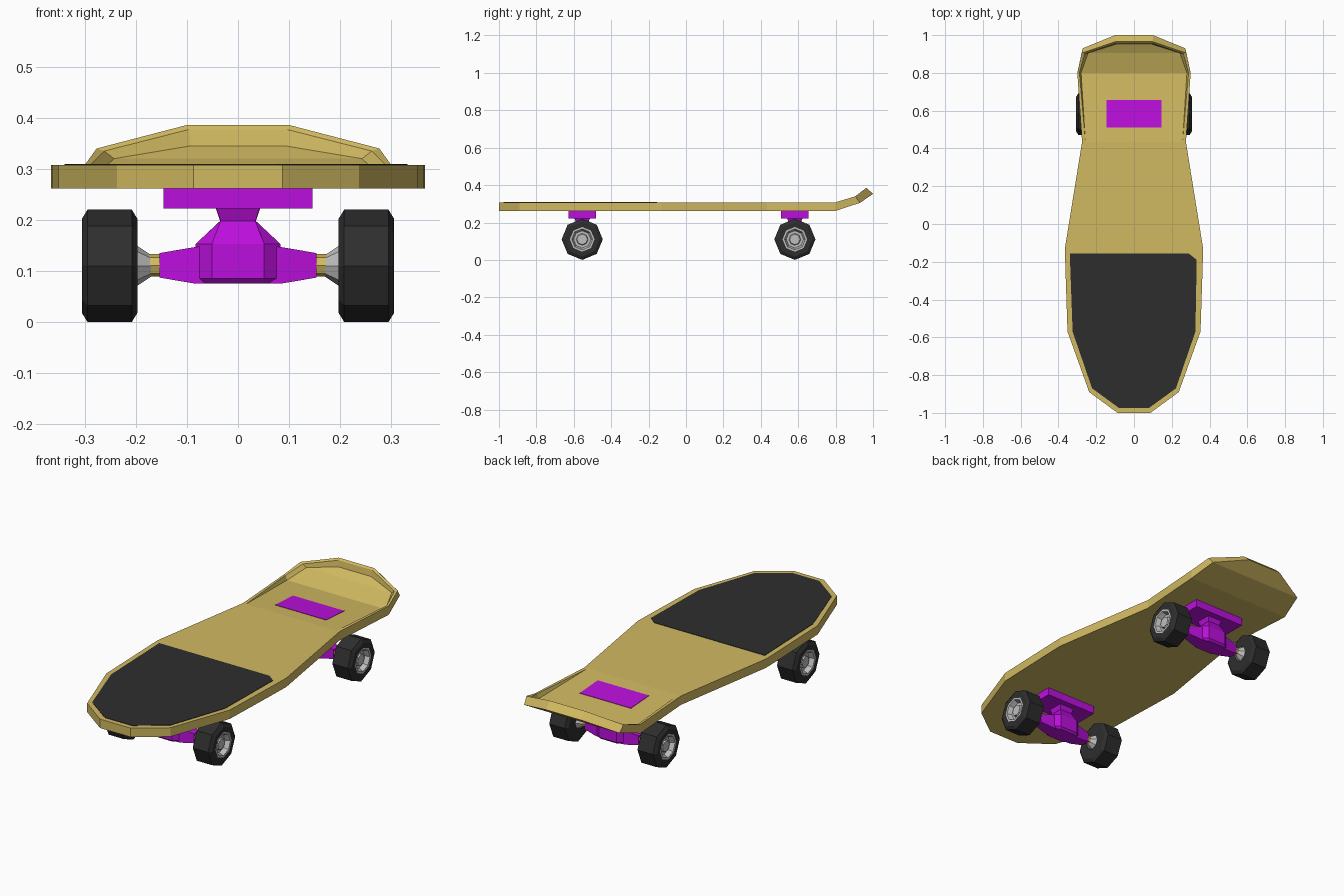
import bpy, bmesh, math

if "Cube" in bpy.data.objects:
    bpy.data.objects.remove(bpy.data.objects["Cube"])


def mat(name, rgb):
    m = bpy.data.materials.new(name)
    m.diffuse_color = (*rgb, 1)
    m.use_nodes = True
    m.node_tree.nodes["Principled BSDF"].inputs["Base Color"].default_value = m.diffuse_color
    return m


WOOD = mat("tan wood", (0.64, 0.49, 0.12))
BLACK = mat("black", (0.027, 0.027, 0.027))
PURPLE = mat("purple", (0.50, 0.005, 0.72))
GREY = mat("light grey", (0.52, 0.52, 0.52))


def finish(bm, name, material):
    bmesh.ops.remove_doubles(bm, verts=bm.verts, dist=1e-5)
    bmesh.ops.recalc_face_normals(bm, faces=bm.faces)
    me = bpy.data.meshes.new(name)
    bm.to_mesh(me)
    bm.free()
    me.materials.append(material)
    ob = bpy.data.objects.new(name, me)
    bpy.context.collection.objects.link(ob)
    return ob


def loft(name, rings, material, caps=(True, True)):
    """Skin a list of equal-length closed rings."""
    bm = bmesh.new()
    vs = [[bm.verts.new(p) for p in r] for r in rings]
    n = len(rings[0])
    for a, b in zip(vs, vs[1:]):
        for i in range(n):
            j = (i + 1) % n
            bm.faces.new((a[i], a[j], b[j], b[i]))
    if caps[0]:
        bm.faces.new(vs[0])
    if caps[1]:
        bm.faces.new(vs[-1])
    else:  # end of the dished tail: close left to right in strips
        e = vs[-1]
        for i in range(3):
            bm.faces.new((e[i], e[i + 1], e[6 - i], e[7 - i]))
    return finish(bm, name, material)


def plate(name, pts, z0, z1, material):
    """Thin sheet; z0 and z1 are functions of y."""
    return loft(name, [[(x, y, z0(y)) for x, y in pts],
                       [(x, y, z1(y)) for x, y in pts]], material)


def lathe_x(name, profile, side, cy, cz, material, n=8):
    """Turn an (x, radius) profile about the x axis."""
    rings = []
    for x, r in profile:
        rings.append([(side * x, cy + r * math.cos(2 * math.pi * k / n),
                       cz + r * math.sin(2 * math.pi * k / n)) for k in range(n)])
    bm = bmesh.new()
    vs = [[bm.verts.new(p) for p in r] for r in rings]
    for a, b in zip(vs, vs[1:]):
        for i in range(n):
            j = (i + 1) % n
            bm.faces.new((a[i], a[j], b[j], b[i]))
    return finish(bm, name, material)


# Deck: stations of bottom edge, top edge, rim inner edge, dish floor edge
BOT, TOP = 0.262, 0.308
stations = []
for y, w in [(-1, .087), (-.89, .237), (-.57, .352), (-.24, .363),
             (-.13, .366), (.434, .275)]:
    i = w - .018
    stations.append([(w, y, BOT), (w, y, TOP), (i, y, TOP), (i, y, TOP)])
stations += [
    [(.300, .80, .262), (.300, .80, .308), (.289, .80, .308), (.280, .80, .285)],
    [(.272, .93, .305), (.277, .905, .340), (.262, .90, .335), (.243, .905, .320)],
    [(.100, 1.0, .353), (.100, .965, .386), (.097, .957, .377), (.093, .952, .345)],
]
rings = [[(-x, y, z) for x, y, z in s] + list(reversed(s)) for s in stations]
loft("deck", rings, WOOD, caps=(True, False))

# Grip sheet on the front half
grip = [(-.34, -.156), (.29, -.156), (.332, -.19), (.325, -.57), (.222, -.87),
        (.078, -.975), (-.078, -.975), (-.222, -.87), (-.325, -.57)]
plate("grip_sheet", grip, lambda y: TOP - .002, lambda y: TOP + .002, BLACK)

# Purple panel lying on the sloping dish floor
floor = lambda y: TOP - .023 * (y - .434) / .366
panel = [(-.146, .51), (.146, .51), (.146, .657), (-.146, .657)]
plate("tail_panel", panel, lambda y: floor(y) - .002,
      lambda y: floor(y) + .002, PURPLE)


def octo(cy, z, fx, fy, sx, sy):
    """Eight-sided ring with front corners (fx, fy) and side corners (sx, sy)."""
    q = [(fx, -fy), (sx, -sy), (sx, sy), (fx, fy),
         (-fx, fy), (-sx, sy), (-sx, -sy), (-fx, -fy)]
    return [(x, cy + y, z) for x, y in q]


AXLE = 0.11
for label, cy in [("front", -.555), ("rear", .582)]:
    # Base plate under the deck
    base = [(-.146, cy - .073), (.146, cy - .073), (.146, cy + .073), (-.146, cy + .073)]
    plate(label + "_base_plate", base, lambda y: .222, lambda y: .264, PURPLE)
    # Truck body narrowing to a neck
    loft(label + "_truck_body", [
        octo(cy, .075, .046, .045, .078, .024),
        octo(cy, .085, .051, .055, .083, .028),
        octo(cy, .153, .051, .055, .083, .028),
        octo(cy, .198, .034, .032, .035, .022),
        octo(cy, .224, .043, .042, .044, .032)], PURPLE)
    for side, sname in [(-1, "left"), (1, "right")]:
        pre = label + "_" + sname
        # Tapered arm of the truck
        arm = []
        for x, h, z0, z1 in [(.06, .036, .075, .150), (.083, .034, .075, .147),
                             (.154, .023, .087, .135)]:
            arm.append([(side * x, cy - h, z0), (side * x, cy + h, z0),
                        (side * x, cy + h, z1), (side * x, cy - h, z1)])
        loft(pre + "_truck_arm", arm, PURPLE)
        # Axle
        lathe_x(pre + "_axle", [(.14, 0), (.14, .022), (.18, .022), (.18, 0)],
                side, cy, AXLE + .001, WOOD)
        # Bearing cone on the inner side of the wheel
        lathe_x(pre + "_bearing_cone", [(.17, 0), (.17, .021), (.197, .039), (.21, .039),
                                        (.21, 0)], side, cy, AXLE, GREY)
        # Tyre with chamfered shoulders
        lathe_x(pre + "_tyre", [(.197, 0), (.197, .092), (.208, .11), (.295, .11),
                                (.306, .092), (.306, .066), (.26, .066), (.26, 0)],
                side, cy, AXLE, BLACK)
        # Dished hub with centre nut
        lathe_x(pre + "_hub", [(.262, 0), (.262, .066), (.306, .066), (.306, .056),
                               (.282, .046), (.282, .032), (.294, .028), (.294, 0)],
                side, cy, AXLE, GREY)
